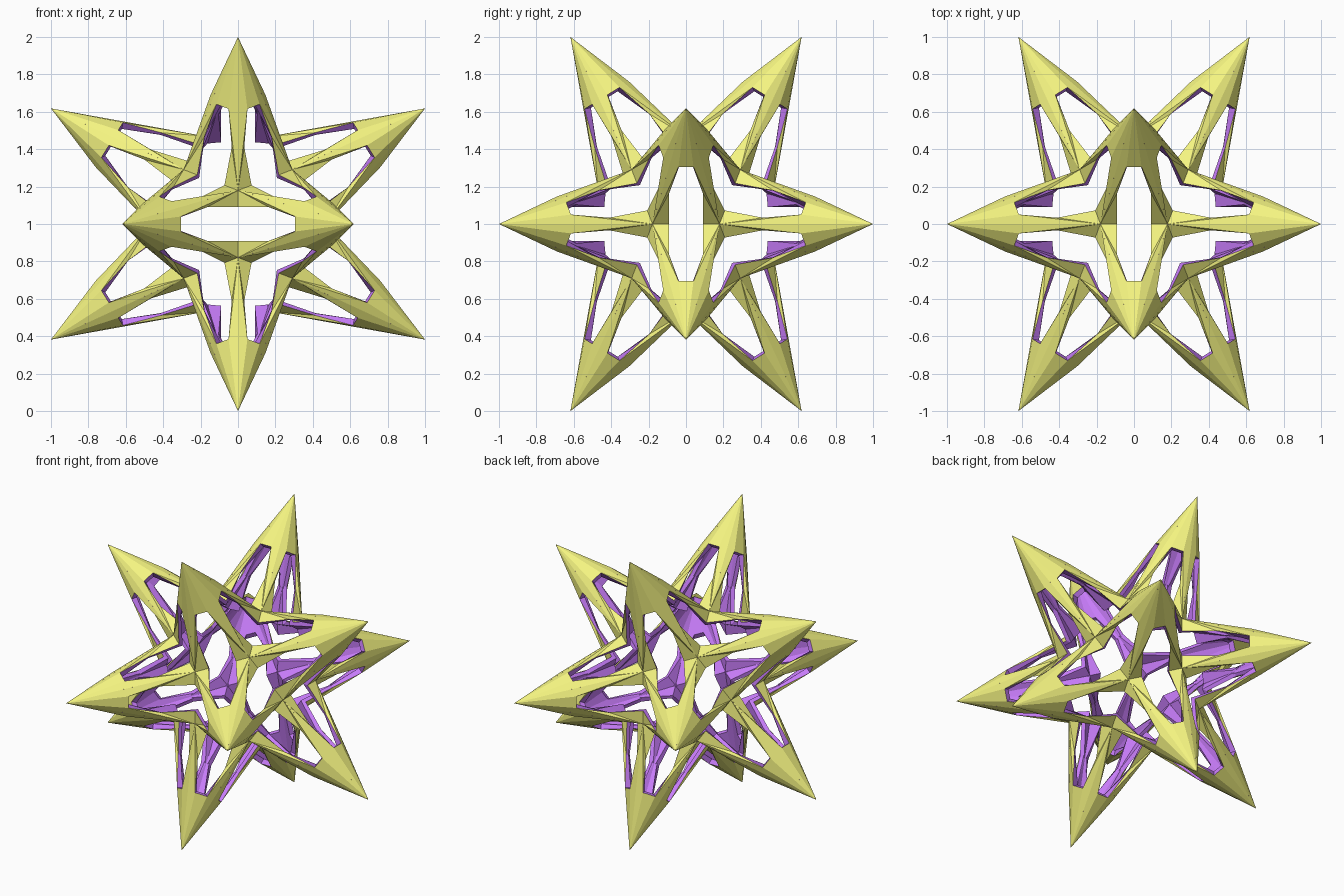
import bpy, bmesh
from mathutils import Vector

if "Cube" in bpy.data.objects:
    bpy.data.objects.remove(bpy.data.objects["Cube"])

PHI = (5 ** 0.5 - 1) / 2


def material(name, rgb):
    m = bpy.data.materials.new(name)
    m.diffuse_color = (*rgb, 1)
    m.use_nodes = True
    m.node_tree.nodes["Principled BSDF"].inputs["Base Color"].default_value = m.diffuse_color
    return m


# The twelve spike tips sit on the corners of an icosahedron
tips = []
for s in (-1, 1):
    for t in (-1, 1):
        tips += [Vector((s, 0, t * PHI)), Vector((0, s * PHI, t)), Vector((s * PHI, t, 0))]

bm = bmesh.new()


def add_face(points):
    centre = sum(points, Vector()) / len(points)
    normal = (points[1] - points[0]).cross(points[2] - points[0])
    if normal.dot(centre) < 0:
        points = points[::-1]
    bm.faces.new([bm.verts.new(p) for p in points])


# One folded, pierced diamond panel between each pair of neighbouring tips
for i, a in enumerate(tips):
    for b in tips[:i]:
        if (a - b).length > 1.3:
            continue
        up = (a + b).normalized()
        along = (a - b).normalized()
        side = up.cross(along)
        for s in (-1, 1):
            def P(x, y, z):
                return along * (s * x) + side * y + up * z
            tip = P(PHI, 0, 1)
            add_face([tip, P(.305, .04, .762), P(.305, -.04, .762)])
            for k in (-1, 1):
                valley = P(0, k * .18, .47)
                end = P(.305, k * .04, .762)
                bend = P(.165, k * .09, .611)
                middle = P(0, k * .09, .47)
                add_face([tip, valley, end])
                add_face([valley, bend, end])
                add_face([valley, middle, bend])

bmesh.ops.remove_doubles(bm, verts=bm.verts, dist=1e-4)
mesh = bpy.data.meshes.new("star_shell")
bm.to_mesh(mesh)
bm.free()
star = bpy.data.objects.new("star_shell", mesh)
star.location.z = 1
bpy.context.collection.objects.link(star)

# Yellow outside, purple inside and on the hole walls
mesh.materials.append(material("yellow_outside", (.91, .91, .22)))
mesh.materials.append(material("purple_inside", (.57, .2, .94)))
shell = star.modifiers.new("thickness", 'SOLIDIFY')
shell.thickness = 0.025
shell.offset = -1
shell.use_even_offset = True
shell.material_offset = 1
shell.material_offset_rim = 1
